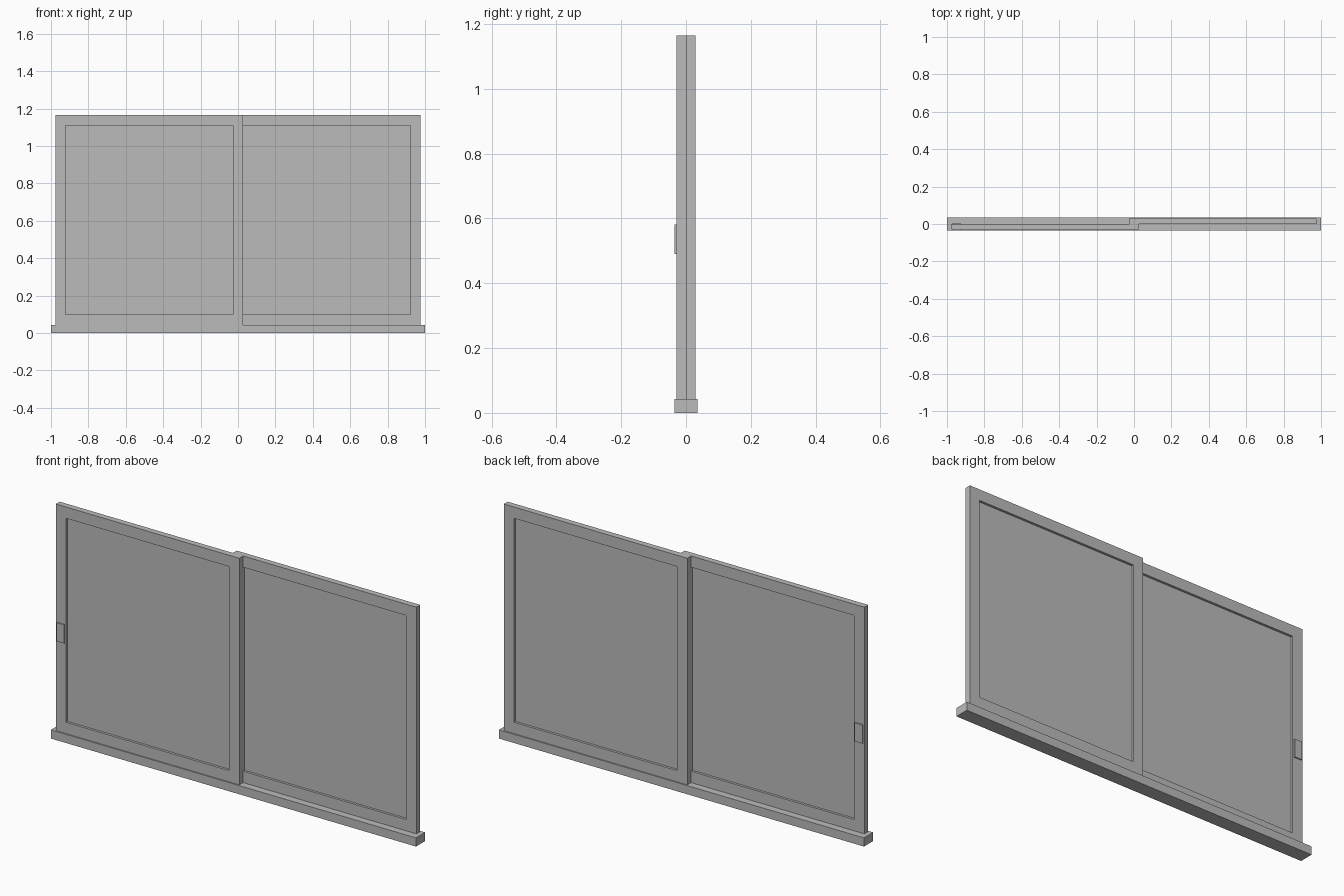
import bpy
import bmesh
from mathutils import Vector

cube = bpy.data.objects.get("Cube")
if cube:
    bpy.data.objects.remove(cube, do_unlink=True)

GREY = (0.5, 0.5, 0.5, 1.0)
grey = bpy.data.materials.new("window grey")
grey.use_nodes = True
grey.diffuse_color = GREY
grey.node_tree.nodes["Principled BSDF"].inputs["Base Color"].default_value = GREY

SILL_TOP, TOP = 0.043, 1.165
OUTER, OVERLAP = 0.977, 0.028     # outer and meeting edges of each sash
RAIL, DEPTH = 0.056, 0.03         # frame width and sash thickness


def add_object(name, bm):
    mesh = bpy.data.meshes.new(name)
    bm.to_mesh(mesh)
    bm.free()
    mesh.materials.append(grey)
    obj = bpy.data.objects.new(name, mesh)
    bpy.context.collection.objects.link(obj)
    return obj


def add_box(name, low, high):
    low, high = Vector(low), Vector(high)
    bm = bmesh.new()
    bmesh.ops.create_cube(bm, size=1)
    bmesh.ops.scale(bm, vec=high - low, verts=bm.verts)
    bmesh.ops.translate(bm, vec=(low + high) / 2, verts=bm.verts)
    return add_object(name, bm)


def add_frame(name, x0, x1, y0, y1, z0, z1):
    """Rectangular ring with mitred corners, extruded through its depth."""
    bm = bmesh.new()

    def loop(inset):
        a, b, c, d = x0 + inset, x1 - inset, z0 + inset, z1 - inset
        return [bm.verts.new((x, y0, z)) for x, z in ((a, c), (b, c), (b, d), (a, d))]

    outer, inner = loop(0), loop(RAIL)
    faces = [bm.faces.new((outer[i], outer[(i + 1) % 4], inner[(i + 1) % 4], inner[i]))
             for i in range(4)]
    ring = bmesh.ops.extrude_face_region(bm, geom=faces, use_keep_orig=True)
    moved = [v for v in ring["geom"] if isinstance(v, bmesh.types.BMVert)]
    bmesh.ops.translate(bm, vec=(0, y1 - y0, 0), verts=moved)
    bmesh.ops.recalc_face_normals(bm, faces=bm.faces)
    return add_object(name, bm)


# Sill under both sashes
add_box("sill", (-1, -0.036, 0), (1, 0.036, SILL_TOP))

# Two sliding sashes, one in front of the other, each with a recessed pane
for side, x0, x1, y0 in (("front", -OUTER, OVERLAP, -DEPTH),
                         ("back", -OVERLAP, OUTER, 0)):
    add_frame(side + "_sash_frame", x0, x1, y0, y0 + DEPTH, SILL_TOP, TOP)
    middle = y0 + DEPTH / 2
    add_box(side + "_pane", (x0 + RAIL, middle - 0.003, SILL_TOP + RAIL),
            (x1 - RAIL, middle + 0.003, TOP - RAIL))

# Pull plates on both faces of the front sash
for side, y0 in (("front", -DEPTH - 0.006), ("back", 0)):
    add_box(side + "_pull", (-0.97, y0, 0.49), (-0.928, y0 + 0.006, 0.582))
